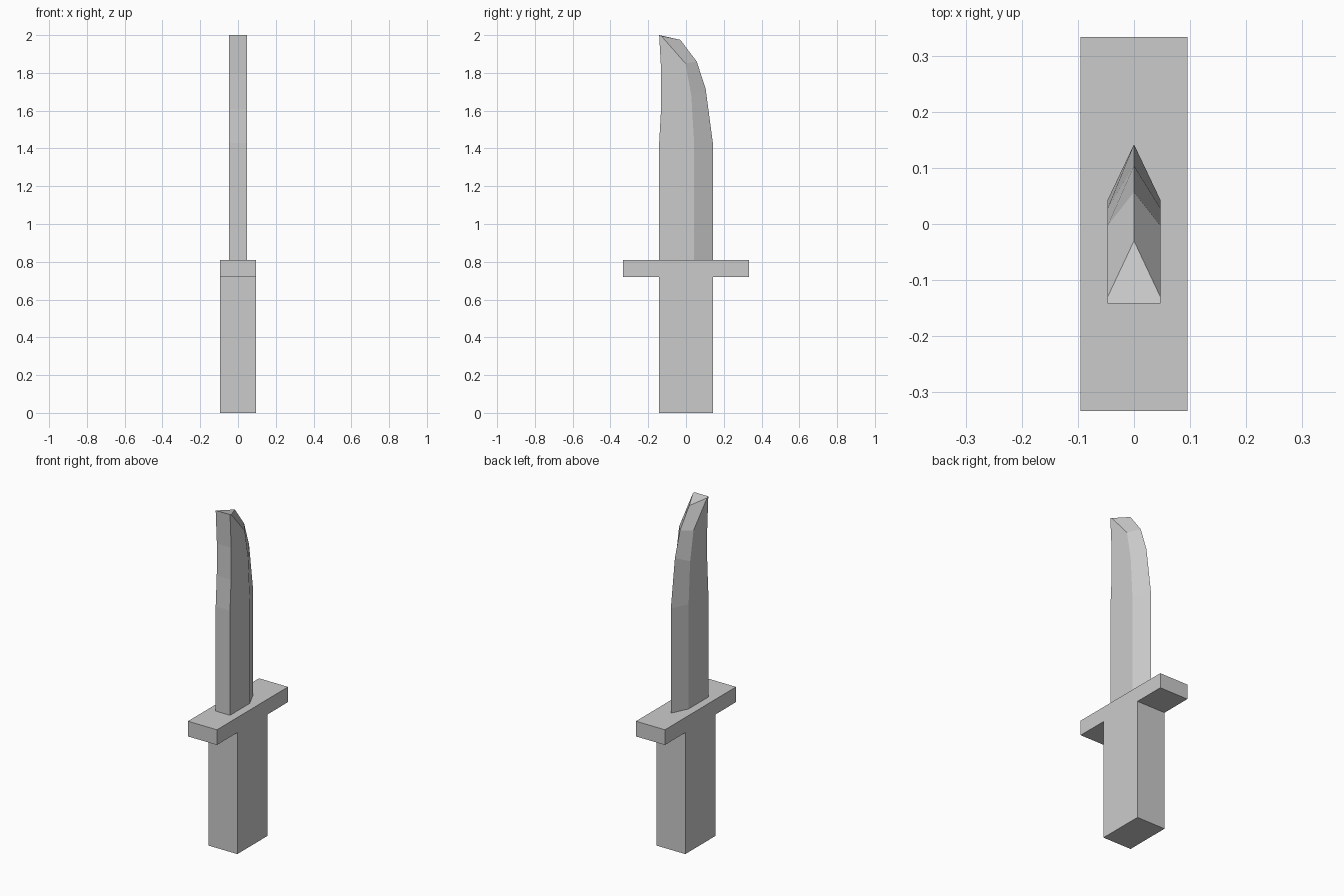
import bpy, bmesh

if "Cube" in bpy.data.objects:
    bpy.data.objects.remove(bpy.data.objects["Cube"])


def make_object(name, bm):
    bmesh.ops.recalc_face_normals(bm, faces=bm.faces)
    mesh = bpy.data.meshes.new(name)
    bm.to_mesh(mesh)
    bm.free()
    obj = bpy.data.objects.new(name, mesh)
    bpy.context.collection.objects.link(obj)
    return obj


# Handle and crossguard: one cross-shaped side profile (y, z) extruded along x
half = [(0.142, 0), (0.142, 0.72), (0.333, 0.72), (0.333, 0.81)]
profile = half + [(-y, z) for y, z in reversed(half)]
bm = bmesh.new()
face = bm.faces.new([bm.verts.new((-0.095, y, z)) for y, z in profile])
ext = bmesh.ops.extrude_face_region(bm, geom=[face])
verts = [v for v in ext["geom"] if isinstance(v, bmesh.types.BMVert)]
bmesh.ops.translate(bm, verts=verts, vec=(0.19, 0, 0))
make_object("handle_and_guard", bm)

# Blade: five-sided sections lofted upward; each has (y, z) of spine, bevel, edge
W = 0.047
sections = [
    ((-0.142, 0.81), (0.043, 0.81), (0.142, 0.81)),
    ((-0.142, 1.43), (0.043, 1.43), (0.142, 1.43)),
    ((-0.132, 1.61), (0.028, 1.68), (0.104, 1.715)),
    ((-0.131, 1.80), (-0.003, 1.85), (0.057, 1.86)),
    ((-0.142, 2.00), (-0.130, 1.995), (-0.030, 1.975)),
]
bm = bmesh.new()
rings = []
for spine, bevel, edge in sections:
    pts = [(-W, *spine), (W, *spine), (W, *bevel), (0, *edge), (-W, *bevel)]
    rings.append([bm.verts.new(p) for p in pts])
for a, b in zip(rings, rings[1:]):
    for i in range(5):
        j = (i + 1) % 5
        bm.faces.new((a[i], a[j], b[j], b[i]))
bm.faces.new(rings[0])
bm.faces.new(rings[-1])
make_object("blade", bm)
